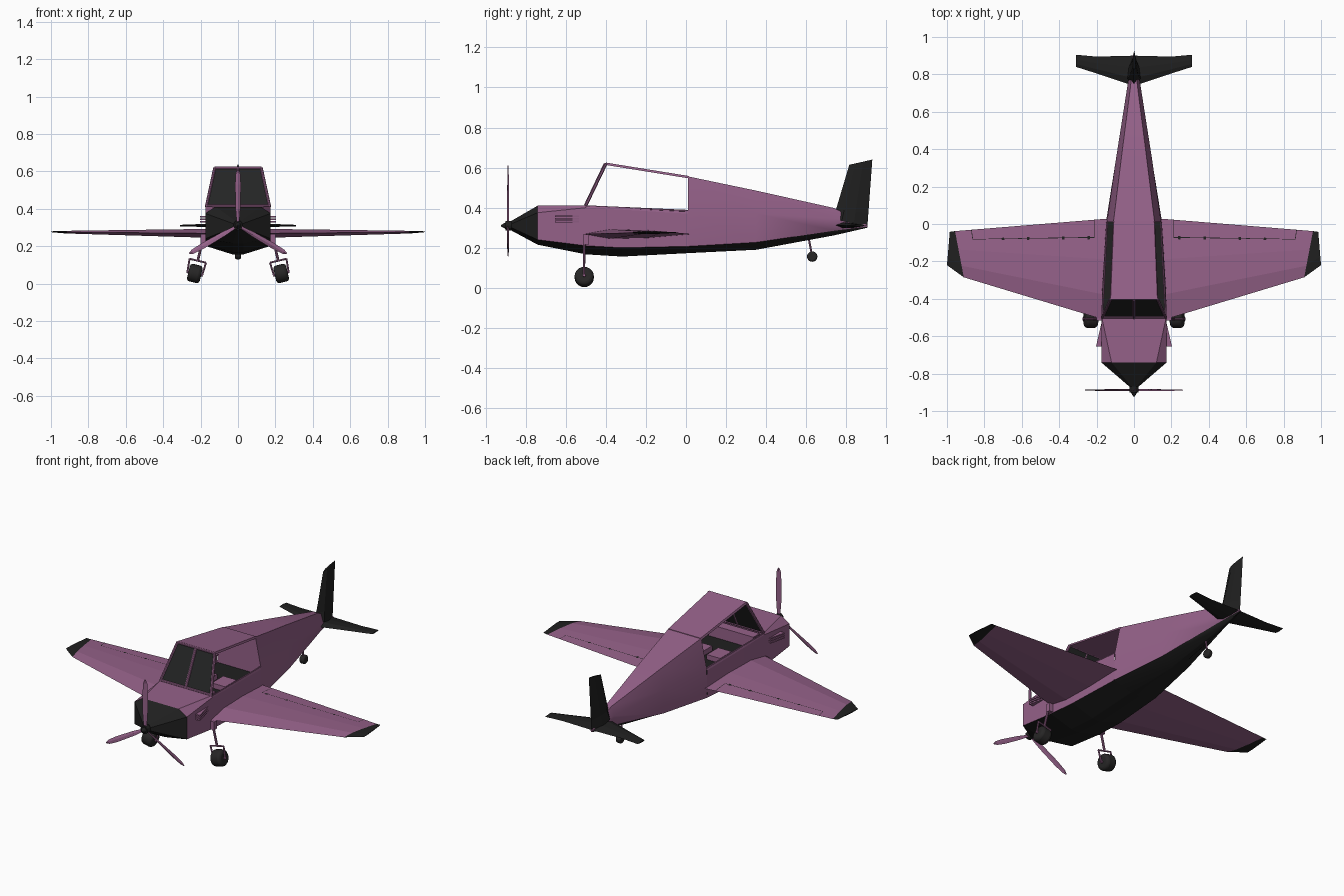
import bpy, bmesh, math
from mathutils import Vector, Matrix

cube = bpy.data.objects.get("Cube")
if cube:
    bpy.data.objects.remove(cube, do_unlink=True)


def material(name, rgb):
    m = bpy.data.materials.new(name)
    m.use_nodes = True
    m.diffuse_color = (*rgb, 1)
    m.node_tree.nodes["Principled BSDF"].inputs["Base Color"].default_value = (*rgb, 1)
    return m


MAUVE = material("mauve paint", (0.30, 0.12, 0.25))
BLACK = material("black paint", (0.014, 0.014, 0.014))
GLASS = material("dark glass", (0.017, 0.018, 0.018))
RUBBER = material("tyre rubber", (0.02, 0.019, 0.019))


def finish(name, bm, mats, mirror=False, smooth=None):
    bmesh.ops.recalc_face_normals(bm, faces=bm.faces)
    mesh = bpy.data.meshes.new(name)
    bm.to_mesh(mesh)
    bm.free()
    for m in mats:
        mesh.materials.append(m)
    ob = bpy.data.objects.new(name, mesh)
    bpy.context.collection.objects.link(ob)
    if mirror:
        ob.modifiers.new("Mirror", 'MIRROR')
    if smooth:
        bpy.ops.object.select_all(action='DESELECT')
        ob.select_set(True)
        bpy.context.view_layer.objects.active = ob
        bpy.ops.object.shade_smooth_by_angle(angle=math.radians(smooth))
    return ob


def loft(name, rings, mats, rule=None, skip=(), caps=True, **kw):
    """Skin a row of rings; rule picks a material by strip, skip leaves strips open."""
    bm = bmesh.new()
    rows = [[bm.verts.new(p) for p in ring] for ring in rings]
    n = len(rows[0])
    for a, b in zip(rows, rows[1:]):
        for i in range(n):
            if i not in skip:
                j = (i + 1) % n
                f = bm.faces.new((a[i], a[j], b[j], b[i]))
                f.material_index = rule(i) if rule else 0
    if caps:
        bm.faces.new(rows[0])
        bm.faces.new(rows[-1])
    return finish(name, bm, mats, **kw)


def rod(name, a, b, r, mat, sides=8, **kw):
    a, b = Vector(a), Vector(b)
    d = b - a
    bm = bmesh.new()
    turn = Matrix.Translation((a + b) / 2) @ d.to_track_quat('Z', 'Y').to_matrix().to_4x4()
    bmesh.ops.create_cone(bm, cap_ends=True, segments=sides, radius1=r, radius2=r,
                          depth=d.length, matrix=turn)
    return finish(name, bm, [mat], **kw)


def box(name, lo, hi, mat, **kw):
    ring = lambda y: [(lo[0], y, lo[2]), (hi[0], y, lo[2]), (hi[0], y, hi[2]), (lo[0], y, hi[2])]
    return loft(name, [ring(lo[1]), ring(hi[1])], [mat], **kw)


def wheel(name, centre, axis, r, width, **kw):
    c, a = Vector(centre), Vector(axis).normalized() * width / 2
    ob = rod(name, c - a, c + a, r, RUBBER, 20, smooth=35, **kw)
    bev = ob.modifiers.new("Bevel", 'BEVEL')
    bev.width, bev.segments = r * 0.35, 3


# Fuselage cross-sections: deck edge, shoulder, waist, keel
def hull(y, *half):
    return [(x, y, z) for x, z in half] + [(-x, y, z) for x, z in reversed(half)]


belly = lambda i: 1 if i in (2, 3, 4) else 0
cowl_front = hull(-.74, (.12, .41), (.175, .375), (.175, .24), (.03, .215))
cowl_back = hull(-.5, (.172, .412), (.175, .40), (.175, .21), (.03, .167))
loft("engine_cowl", [cowl_front, cowl_back], [MAUVE, BLACK], belly)
loft("cabin_hull", [
    cowl_back,
    hull(-.32, (.164, .403), (.168, .39), (.17, .2), (.03, .156)),
    hull(.01, (.143, .386), (.147, .37), (.15, .207), (.03, .173)),
], [MAUVE, BLACK], belly, skip=(7,), caps=False)
loft("rear_fuselage", [
    hull(.01, (.11, .556), (.145, .386), (.15, .207), (.03, .173)),
    hull(.35, (.068, .485), (.096, .37), (.095, .227), (.02, .19)),
    hull(.74, (.018, .398), (.035, .345), (.03, .285), (.008, .262)),
    hull(.905, (.004, .313), (.006, .309), (.005, .305), (.002, .3)),
], [MAUVE, BLACK], belly, smooth=40)
loft("nose_cone", [cowl_front,
     hull(-.87, (.014, .335), (.024, .32), (.024, .3), (.006, .285))], [BLACK])

# Cabin: roof, windscreen and interior
loft("roof", [[(-w, y, z), (w, y, z), (w - .004, y, z + .012), (.004 - w, y, z + .012)]
              for w, y, z in ((.129, -.4, .613), (.112, .015, .546))], [MAUVE])
loft("windscreen_glass", [
    [(x0, -.5, .412), (x1, -.5, .412), (x1, -.495, .412), (x0, -.495, .412)]
    if low else
    [(x0, -.4, .62), (x1, -.4, .62), (x1, -.395, .62), (x0, -.395, .62)]
    for low, x0, x1 in ((True, 0, .172), (False, 0, .127))], [GLASS], mirror=True)
rod("windscreen_post", (.17, -.5, .41), (.125, -.4, .618), .008, MAUVE, mirror=True)
rod("windscreen_centre_bar", (0, -.502, .41), (0, -.402, .62), .008, MAUVE)
rod("windscreen_sill", (-.17, -.498, .414), (.17, -.498, .414), .008, MAUVE)
rod("windscreen_header", (-.125, -.4, .617), (.125, -.4, .617), .007, MAUVE)
rod("window_sill", (.17, -.5, .407), (.143, .01, .384), .005, MAUVE, 6, mirror=True)
loft("cabin_floor", [[(-w, y, .325), (w, y, .325), (w, y, .335), (-w, y, .335)]
                     for w, y in ((.172, -.5), (.143, .01))], [BLACK])
box("dashboard", (-.15, -.49, .335), (.15, -.43, .405), MAUVE)
box("seat", (.02, -.28, .335), (.11, -.17, .365), MAUVE, mirror=True)


# Flying surfaces share one simple aerofoil
OUTLINE = ((0, 0), (.25, .5), (.6, .4), (1, 0), (.6, -.4), (.25, -.5))


def foil(le, te, t, up=(0, 0, 1)):
    le, te, up = Vector(le), Vector(te), Vector(up)
    return [le.lerp(te, f) + up * t * h for f, h in OUTLINE]


root = foil((.1, -.53, .268), (.1, .032, .268), .05)
end = foil((.91, -.285, .275), (.957, -.038, .275), .014)
loft("wing", [root, end], [MAUVE], mirror=True)
loft("wing_tip", [end, foil((1, -.22, .277), (.985, -.042, .277), .005)], [BLACK], mirror=True)
loft("tailplane", [foil((0, .738, .313), (0, .9, .31), .03),
                   foil((.2, .805, .311), (.2, .895, .31), .015),
                   foil((.31, .84, .31), (.31, .905, .31), .008)], [BLACK], mirror=True)
side = (1, 0, 0)
loft("tail_fin", [foil((0, .735, .345), (0, .905, .303), .07, side),
                  foil((0, .75, .395), (0, .91, .37), .05, side),
                  foil((0, .815, .614), (0, .93, .64), .012, side)], [BLACK])


# Aileron gap lines and hinges as thin plates on the wing top
def wing_top(s, f):
    k = (f - .6) / .4
    a, b = (r[2].lerp(r[3], k) for r in (root, end))
    return a.lerp(b, s) + Vector((0, 0, .0015))


bm = bmesh.new()
plates = [(.13, .9, .815, .823), (.13, .134, .815, 1), (.896, .9, .815, 1)]
plates += [(s, s + .016, .8, .835) for s in (.16, .32, .54, .7)]
for s0, s1, f0, f1 in plates:
    bm.faces.new([bm.verts.new(wing_top(s, f)) for s, f in
                  ((s0, f0), (s1, f0), (s1, f1), (s0, f1))])
finish("aileron_lines", bm, [BLACK], mirror=True)

# Exhaust slats on the cowl sides
for z in (.331, .344, .357):
    loft("exhaust_slat", [[(.16, -.655, h), (.203, -.655, h), (.172, -.52, h), (.16, -.52, h)]
                          for h in (z - .004, z + .004)], [MAUVE], mirror=True)

# Propeller
rod("propeller_hub", (0, -.9, .31), (0, -.865, .31), .024, BLACK, 12)
bm = bmesh.new()
bmesh.ops.create_cone(bm, cap_ends=True, segments=12, radius1=.018, radius2=.004, depth=.025,
                      matrix=Matrix.Translation((0, -.91, .31)) @ Matrix.Rotation(math.pi / 2, 4, 'X'))
finish("spinner", bm, [BLACK])
for k in range(3):
    spin = Matrix.Translation((0, -.888, .31)) @ Matrix.Rotation(k * math.tau / 3, 4, 'Y')
    rings = []
    for r, w, pitch in ((.01, .008, .6), (.09, .014, .4), (.22, .016, .25), (.28, .012, .2), (.3, .004, .2)):
        twist = spin @ Matrix.Translation((0, 0, r)) @ Matrix.Rotation(pitch, 4, 'Z')
        rings.append([twist @ Vector(p) for p in ((-w, 0, 0), (0, -.003, 0), (w, 0, 0), (0, .003, 0))])
    loft("propeller_blade", rings, [MAUVE])

# Main landing gear, splayed outwards
down = Vector((math.sin(.23), 0, -math.cos(.23)))
axle = Vector((math.cos(.23), 0, math.sin(.23)))
hub = Vector((.231, -.508, .054))
fork = hub - down * .07
rod("gear_leg", hub - down * .21, fork, .007, MAUVE, mirror=True)
rod("fork_crossbar", fork - axle * .045, fork + axle * .045, .005, MAUVE, mirror=True)
for label, s in (("inner", -.045), ("outer", .045)):
    rod(label + "_fork_arm", fork + axle * s, hub + axle * s * .9, .005, MAUVE, mirror=True)
rod("axle", hub - axle * .044, hub + axle * .044, .008, MAUVE, mirror=True)
wheel("main_wheel", hub, axle, .048, .07, mirror=True)
box("gear_fairing", (.17, -.515, .215), (.2, -.485, .265), MAUVE, mirror=True)

# Tail wheel
rod("tail_wheel_leg", (0, .612, .25), (0, .63, .155), .005, MAUVE)
wheel("tail_wheel", (0, .63, .156), (1, 0, 0), .026, .032)
